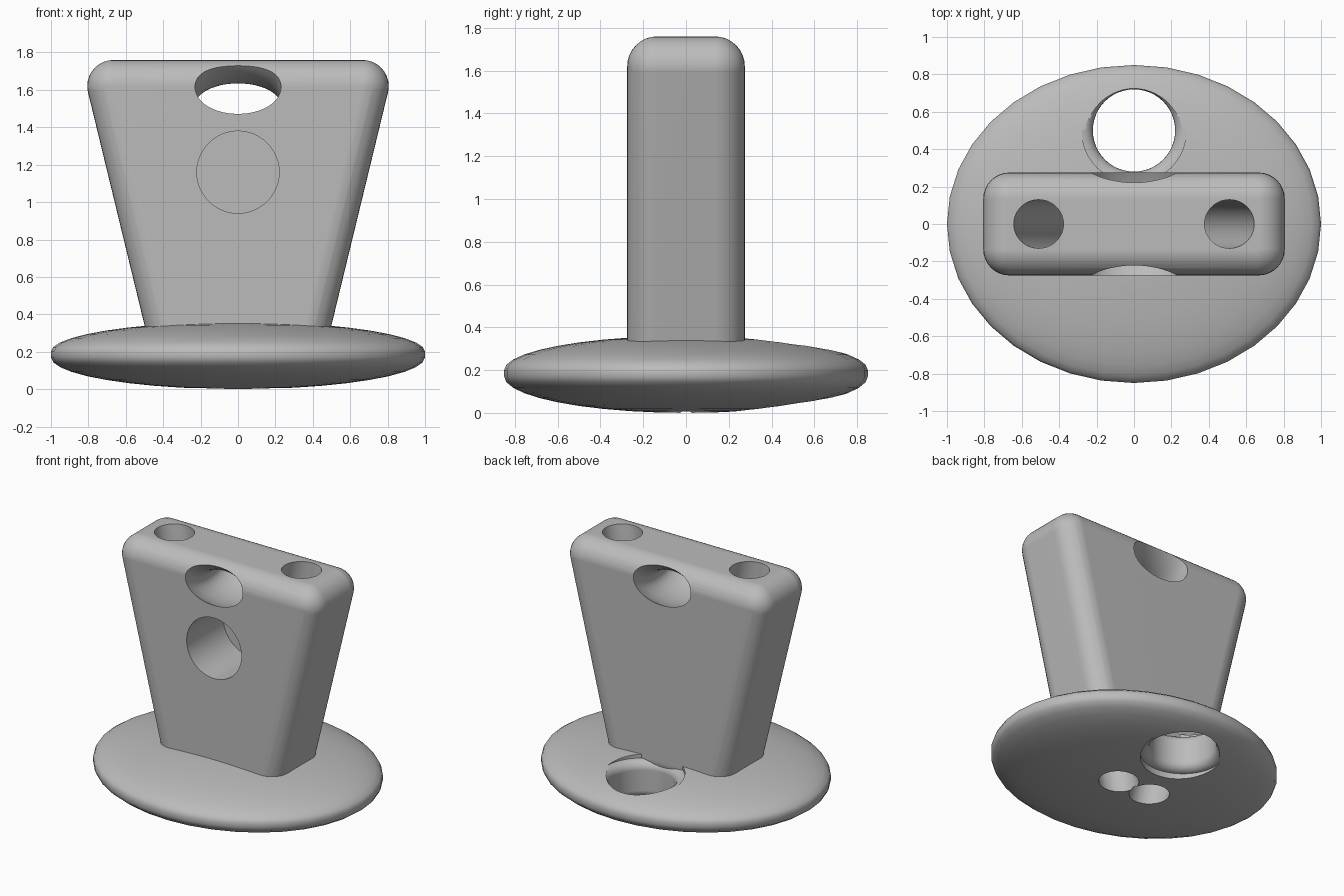
import bpy, bmesh, math
from mathutils import Vector, Matrix

if "Cube" in bpy.data.objects:
    bpy.data.objects.remove(bpy.data.objects["Cube"], do_unlink=True)

grey = bpy.data.materials.new("plain_grey")
grey.use_nodes = True
grey.diffuse_color = (0.5, 0.5, 0.5, 1)
grey.node_tree.nodes["Principled BSDF"].inputs["Base Color"].default_value = (0.5, 0.5, 0.5, 1)


def make_object(name, bm):
    bmesh.ops.recalc_face_normals(bm, faces=bm.faces)
    mesh = bpy.data.meshes.new(name)
    bm.to_mesh(mesh)
    bm.free()
    mesh.materials.append(grey)
    obj = bpy.data.objects.new(name, mesh)
    bpy.context.collection.objects.link(obj)
    return obj


def lathe(name, profile, steps, scale=(1, 1, 1), offset=(0, 0, 0)):
    """Spin (radius, z) points about z, then scale and move them."""
    bm = bmesh.new()
    verts = [bm.verts.new((r, 0, z)) for r, z in profile]
    edges = [bm.edges.new(pair) for pair in zip(verts, verts[1:])]
    bmesh.ops.spin(bm, geom=verts + edges, axis=(0, 0, 1), cent=(0, 0, 0),
                   angle=math.tau, steps=steps)
    bmesh.ops.remove_doubles(bm, verts=bm.verts, dist=1e-5)
    bmesh.ops.transform(bm, verts=bm.verts,
                        matrix=Matrix.Translation(offset) @ Matrix.Diagonal((*scale, 1)))
    return make_object(name, bm)


def rod(name, start, end, radius):
    start, end = Vector(start), Vector(end)
    axis = end - start
    matrix = Matrix.Translation((start + end) / 2) @ axis.to_track_quat('Z', 'Y').to_matrix().to_4x4()
    bm = bmesh.new()
    bmesh.ops.create_cone(bm, cap_ends=True, segments=48, radius1=radius,
                          radius2=radius, depth=axis.length, matrix=matrix)
    return make_object(name, bm)


def activate(obj):
    bpy.ops.object.select_all(action='DESELECT')
    obj.select_set(True)
    bpy.context.view_layer.objects.active = obj


def cut(obj, cutters):
    activate(obj)
    for cutter in cutters:
        mod = obj.modifiers.new("cut", 'BOOLEAN')
        mod.operation = 'DIFFERENCE'
        mod.solver = 'EXACT'
        mod.object = cutter
        bpy.ops.object.modifier_apply(modifier=mod.name)


def finish(obj):
    activate(obj)
    bpy.ops.object.shade_smooth_by_angle(angle=math.radians(32))
    mod = obj.modifiers.new("clean_shading", 'WEIGHTED_NORMAL')
    mod.keep_sharp = True


# Oval base: two shallow domes with a thin flat rim
arc = [math.radians(a) for a in range(0, 91, 9)]
profile = [(math.sin(a), 0.17 - 0.17 * math.cos(a)) for a in arc]
profile += [(math.sin(a), 0.20 + 0.16 * math.cos(a)) for a in reversed(arc)]
base = lathe("base", profile, 36, scale=(1, 0.85, 1))

# Tapered upright: hull of balls, so every edge has an equal round
bm = bmesh.new()
for x, z in ((0.353, 0.33), (0.666, 1.62)):
    for sx in (-1, 1):
        for sy in (-1, 1):
            bmesh.ops.create_uvsphere(bm, u_segments=32, v_segments=16, radius=0.14,
                                      matrix=Matrix.Translation((sx * x, sy * 0.135, z)))
hull = bmesh.ops.convex_hull(bm, input=bm.verts)
bmesh.ops.delete(bm, geom=list({g for g in hull["geom_interior"] + hull["geom_unused"]
                                if isinstance(g, bmesh.types.BMVert)}), context='VERTS')
bmesh.ops.dissolve_limit(bm, angle_limit=math.radians(0.5), verts=bm.verts, edges=bm.edges)
upright = make_object("upright", bm)

# Slanted channels from the top down through the base
channels = []
for side, label in ((1, "left"), (-1, "right")):
    low, high = Vector((side * 0.13, 0, 0)), Vector((side * 0.51, 0, 1.76))
    run = (high - low) * 0.1
    channels.append(rod(label + "_channel_cutter", low - run, high + run, 0.13))

# Round blind socket in the front
socket = rod("socket_cutter", (0, -0.5, 1.16), (0, 0.145, 1.16), 0.22)

# Sagging oval tunnel near the top, front to back
bpy.ops.mesh.primitive_torus_add(major_radius=0.426, minor_radius=0.119,
                                 major_segments=96, minor_segments=48,
                                 location=(0, 0, 1.942), rotation=(0, math.pi / 2, 0))
tunnel = bpy.context.object
tunnel.name = "tunnel_cutter"
tunnel.scale.z = 0.23 / 0.119
tunnel.data.materials.append(grey)

# Hole behind the upright with rounded lips above and below
lip = [math.radians(a) for a in range(0, 91, 15)]
upper = [(0.28 - 0.06 * math.cos(a), 0.26 + 0.06 * math.sin(a)) for a in lip]
lower = [(r, 0.37 - z) for r, z in reversed(upper)]
flare = [(0, -0.2), (0.28, -0.2)] + lower + upper + [(0.28, 0.6), (0, 0.6)]
hole = lathe("base_hole_cutter", flare, 48, offset=(0, 0.5, 0))

bpy.context.view_layer.update()
cut(base, [hole] + channels)
cut(upright, channels + [socket, tunnel])
for cutter in channels + [socket, tunnel, hole]:
    bpy.data.objects.remove(cutter, do_unlink=True)
for part in (base, upright):
    finish(part)
